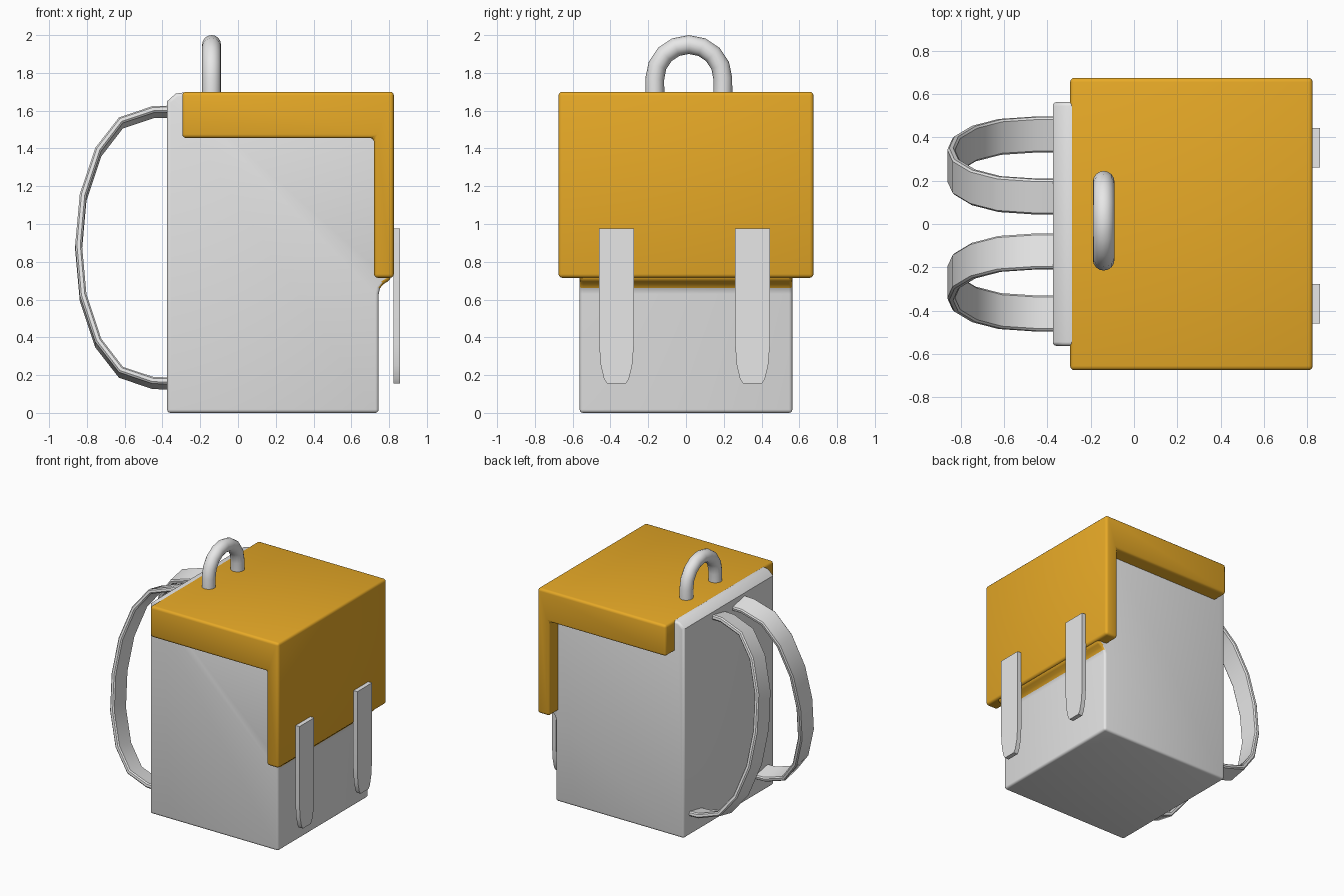
import bpy, bmesh, math
from mathutils import Vector

if "Cube" in bpy.data.objects:
    bpy.data.objects.remove(bpy.data.objects["Cube"])


def make_material(name, color):
    mat = bpy.data.materials.new(name)
    mat.use_nodes = True
    mat.diffuse_color = color
    mat.node_tree.nodes["Principled BSDF"].inputs["Base Color"].default_value = color
    return mat


grey = make_material("light grey cloth", (0.8, 0.8, 0.8, 1))
amber = make_material("amber cloth", (0.8, 0.4, 0.02, 1))


def finish(name, bm, mats, bevel=0, angle=35):
    bmesh.ops.recalc_face_normals(bm, faces=bm.faces)
    mesh = bpy.data.meshes.new(name)
    bm.to_mesh(mesh)
    bm.free()
    obj = bpy.data.objects.new(name, mesh)
    bpy.context.collection.objects.link(obj)
    for mat in mats:
        mesh.materials.append(mat)
    bpy.ops.object.select_all(action="DESELECT")
    obj.select_set(True)
    bpy.context.view_layer.objects.active = obj
    if bevel:
        mod = obj.modifiers.new("rounded edges", "BEVEL")
        mod.width = bevel
        mod.segments = 3
        mod.limit_method = "ANGLE"
        mod.angle_limit = math.radians(50)
        bpy.ops.object.modifier_apply(modifier=mod.name)
    bpy.ops.object.shade_smooth_by_angle(angle=math.radians(angle))
    return obj


def prism(outline, place, lo, hi):
    """Extrude a 2D outline between lo and hi along the axis chosen by place."""
    bm = bmesh.new()
    a = [bm.verts.new(place(u, v, lo)) for u, v in outline]
    b = [bm.verts.new(place(u, v, hi)) for u, v in outline]
    bm.faces.new(a)
    bm.faces.new(b[::-1])
    for i in range(len(a)):
        j = (i + 1) % len(a)
        bm.faces.new((a[i], b[i], b[j], a[j]))
    return bm


def sweep(path, side, section):
    """Sweep a closed section along a planar path; side is the plane normal."""
    bm = bmesh.new()
    rings = []
    for i, p in enumerate(path):
        t_in = (p - path[max(i - 1, 0)]).normalized()
        t_out = (path[min(i + 1, len(path) - 1)] - p).normalized()
        out = (t_in + t_out).normalized().cross(side).normalized()
        rings.append([bm.verts.new(p + side * u + out * v) for u, v in section])
    for r, s in zip(rings, rings[1:]):
        for i in range(len(r)):
            j = (i + 1) % len(r)
            bm.faces.new((r[i], r[j], s[j], s[i]))
    bm.faces.new(rings[0])
    bm.faces.new(rings[-1][::-1])
    return bm


def along_y(x, z, y):
    return (x, y, z)


# Bag body, with a sloped rear top edge and a flare that meets the flap
body_outline = [(-0.375, 0), (0.745, 0), (0.745, 0.63), (0.752, 0.66), (0.77, 0.682),
                (0.808, 0.705), (0.808, 1.69), (-0.295, 1.695), (-0.33, 1.69), (-0.375, 1.65)]
body = finish("bag_body", prism(body_outline, along_y, -0.563, 0.563), [grey, amber], 0.018)
for face in body.data.polygons:
    if face.center.x > 0.752 and face.center.z > 0.665:
        face.material_index = 1

# Folded flap covering the top and the upper front
flap_outline = [(-0.295, 1.455), (0.72, 1.455), (0.72, 0.715),
                (0.825, 0.715), (0.825, 1.7), (-0.295, 1.7)]
finish("flap", prism(flap_outline, along_y, -0.675, 0.675), [amber], 0.02)

# Closing straps hanging on the front
half = [(0.092, 0.975), (0.092, 0.36), (0.083, 0.25), (0.066, 0.18), (0.05, 0.155)]
strap_outline = half + [(-u, z) for u, z in reversed(half)]
for label, y0 in (("left", 0.352), ("right", -0.368)):
    finish(label + "_closing_strap",
           prism(strap_outline, lambda u, z, x: (x, y0 + u, z), 0.823, 0.858), [grey])

# Carry handle
tube = [(0.05 * math.cos(k * math.tau / 16), 0.05 * math.sin(k * math.tau / 16)) for k in range(16)]
arc = [Vector((-0.14, 0.015 - 0.18 * math.cos(k * math.pi / 8), 1.77 + 0.18 * math.sin(k * math.pi / 8)))
       for k in range(9)]
drop = Vector((0, 0, 0.1))
handle_path = [arc[0] - drop] + arc + [arc[-1] - drop]
finish("carry_handle", sweep(handle_path, Vector((1, 0, 0)), tube), [grey], angle=50)

# Shoulder straps: flat loops in planes leaning outward at the bottom
upper = [(-0.34, 0.72), (-0.45, 0.717), (-0.62, 0.66), (-0.74, 0.505), (-0.82, 0.265)]
loop = upper + [(-0.844, 0)] + [(x, -z) for x, z in reversed(upper)]
w, t, c = 0.083, 0.018, 0.009
band = [(w, t - c), (w - c, t), (c - w, t), (-w, t - c),
        (-w, c - t), (c - w, -t), (w - c, -t), (w, c - t)]
for label, sign in (("left", 1), ("right", -1)):
    path = [Vector((x, sign * (0.27 - 0.2 * z), 0.875 + z)) for x, z in loop]
    side = Vector((0, 1, 0.2 * sign)).normalized()
    finish(label + "_shoulder_strap", sweep(path, side, band), [grey], angle=40)
